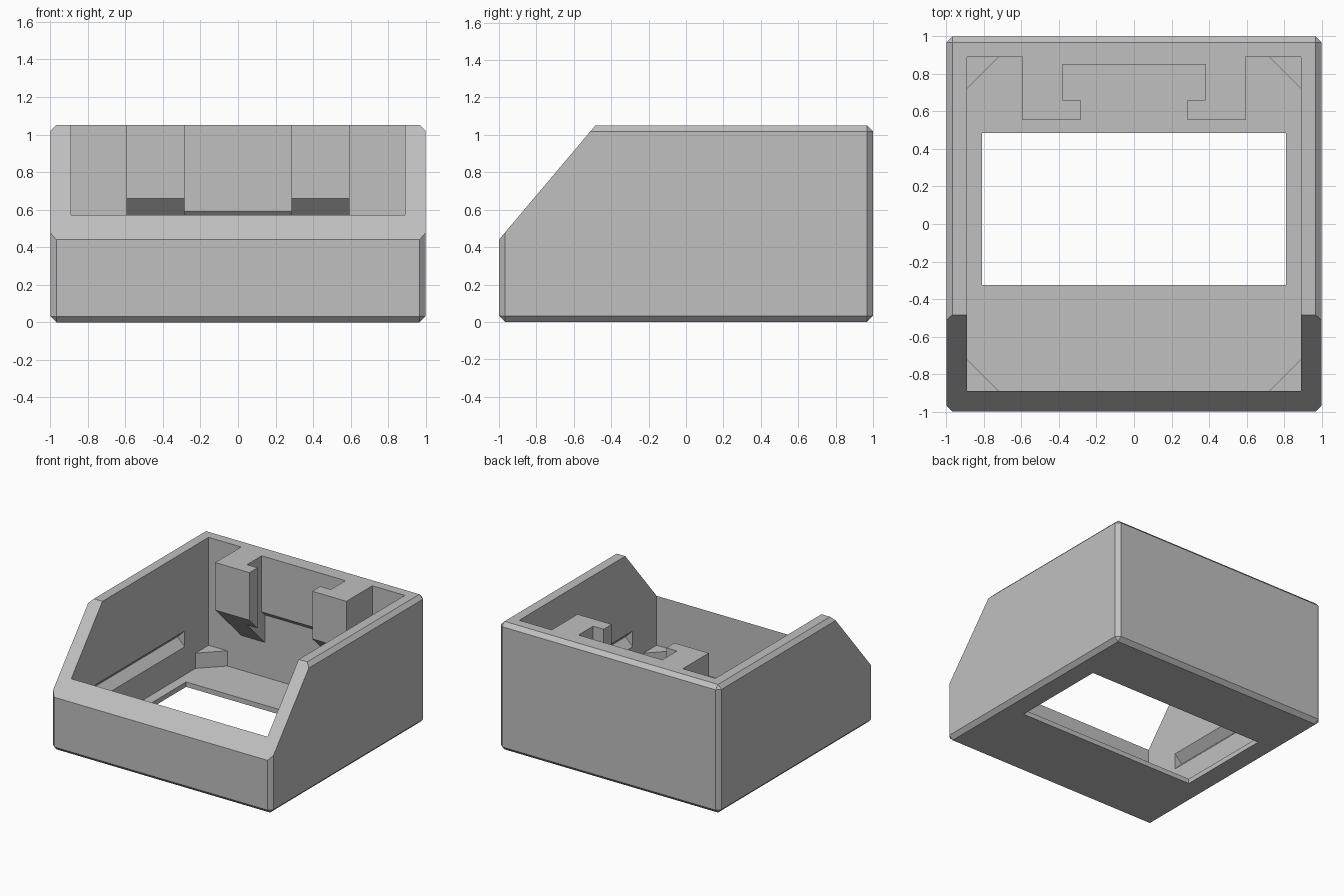
import bpy
import bmesh
from mathutils import Vector

cube = bpy.data.objects.get("Cube")
if cube:
    bpy.data.objects.remove(cube, do_unlink=True)

HEIGHT = 1.05
WALL = 0.89      # inner face of the walls
FLOOR = 0.04
CHAMFER = 0.032

grey = bpy.data.materials.new("plain_grey")
grey.use_nodes = True
colour = (0.53, 0.53, 0.53, 1)
grey.diffuse_color = colour
grey.node_tree.nodes["Principled BSDF"].inputs["Base Color"].default_value = colour


def prism(name, profile, axis, start, end):
    """Extrude a closed 2D profile along x (profile is y,z), y (x,z) or z (x,y)."""
    slot = "xyz".index(axis)

    def place(p, t):
        co = list(p)
        co.insert(slot, t)
        return Vector(co)

    bm = bmesh.new()
    face = bm.faces.new([bm.verts.new(place(p, start)) for p in profile])
    moved = bmesh.ops.extrude_face_region(bm, geom=[face])["geom"]
    shift = place((0, 0), end - start)
    bmesh.ops.translate(bm, vec=shift, verts=[v for v in moved if isinstance(v, bmesh.types.BMVert)])
    bmesh.ops.recalc_face_normals(bm, faces=bm.faces)
    mesh = bpy.data.meshes.new(name)
    bm.to_mesh(mesh)
    bm.free()
    mesh.materials.append(grey)
    obj = bpy.data.objects.new(name, mesh)
    bpy.context.collection.objects.link(obj)
    return obj


def rect(a0, a1, b0, b1):
    return [(a0, b0), (a1, b0), (a1, b1), (a0, b1)]


def bake(obj):
    """Turn the modified shape into plain mesh data."""
    bpy.context.view_layer.update()
    graph = bpy.context.evaluated_depsgraph_get()
    mesh = bpy.data.meshes.new_from_object(obj.evaluated_get(graph))
    obj.modifiers.clear()
    obj.data = mesh


def cut(obj, *cutters):
    """Subtract each cutter, then discard it."""
    for cutter in cutters:
        mod = obj.modifiers.new("cut", "BOOLEAN")
        mod.operation = "DIFFERENCE"
        mod.solver = "EXACT"
        mod.object = cutter
        bake(obj)
        bpy.data.objects.remove(cutter, do_unlink=True)


# Housing: chamfered block, sloped front, open cavity and floor window
housing = prism("housing", rect(-1, 1, -1, 1), "z", 0, HEIGHT)
bevel = housing.modifiers.new("chamfer", "BEVEL")
bevel.width = CHAMFER
bevel.segments = 1
bake(housing)
cut(housing,
    prism("slope_cutter", [(-1.169, 0.24), (-0.358, 1.2), (-1.169, 1.2)], "x", -1.2, 1.2),
    prism("cavity_cutter", rect(-WALL, WALL, -WALL, WALL), "z", FLOOR, 1.3),
    prism("window_cutter", rect(-0.81, 0.81, -0.325, 0.485), "z", -0.1, 0.2))

# V-shaped snap grooves in both side walls
for side in (-1, 1):
    groove = [(side * 0.88, 0.26), (side * 0.955, 0.335), (side * 0.88, 0.41)]
    cut(housing, prism("groove_cutter", groove, "y", -0.58, 0.58))

# Slotted bracket on the back wall, with a sloped underside
bracket = prism("slot_bracket", [(0.555, HEIGHT), (0.555, 0.66), (WALL, 0.325), (WALL, HEIGHT)],
                "x", -0.595, 0.595)
pocket = [(0.66, 1.2), (0.85, 1.2), (0.85, 0.59), (0.92, 0.52), (0.92, 0.2), (0.66, 0.2)]
cut(bracket,
    prism("pocket_cutter", pocket, "x", -0.38, 0.38),
    prism("slot_cutter", rect(-0.285, 0.285, 0.5, 0.7), "z", 0.2, 1.2))

# Triangular posts in the four floor corners
for sx, x_name in ((-1, "right"), (1, "left")):
    for sy, y_name in ((-1, "front"), (1, "back")):
        corner = [(sx * WALL, sy * WALL), (sx * 0.72, sy * WALL), (sx * WALL, sy * 0.72)]
        prism(f"corner_post_{y_name}_{x_name}", corner, "z", FLOOR, 0.165)
